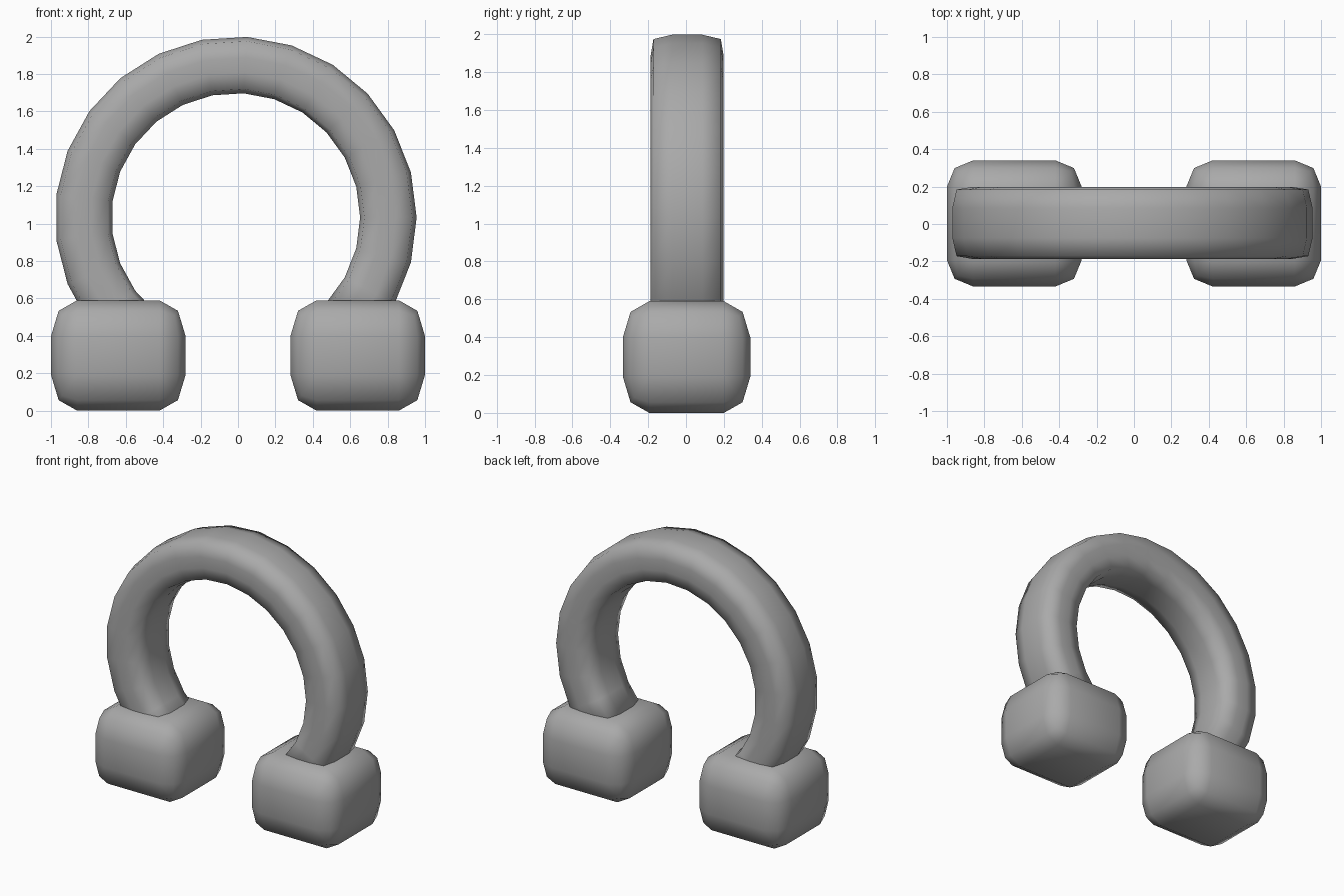
import bpy, bmesh
from math import cos, sin, tau

default = bpy.data.objects.get("Cube")
if default:
    bpy.data.objects.remove(default)

grey = bpy.data.materials.new("plain grey")
grey.use_nodes = True
GREY = (0.4, 0.4, 0.4, 1)
grey.diffuse_color = GREY
grey.node_tree.nodes["Principled BSDF"].inputs["Base Color"].default_value = GREY


def make_object(name, bm):
    bmesh.ops.recalc_face_normals(bm, faces=bm.faces)
    for face in bm.faces:
        face.smooth = True
    mesh = bpy.data.meshes.new(name)
    bm.to_mesh(mesh)
    bm.free()
    mesh.materials.append(grey)
    obj = bpy.data.objects.new(name, mesh)
    bpy.context.collection.objects.link(obj)
    return obj


# Open ring: a rounded section swept around a partial circle
SEGMENTS, RADIUS = 25, 0.816
quarter = [(0.151, 0.08), (0.128, 0.178), (0.04, 0.193)]
section = (quarter + [(-r, y) for r, y in reversed(quarter)]
           + [(-r, -y) for r, y in quarter] + [(r, -y) for r, y in reversed(quarter)])
bm = bmesh.new()
rings = []
for k in range(-3, 17):
    a = tau * k / SEGMENTS
    rings.append([bm.verts.new(((RADIUS + r) * cos(a) - 0.012, y + 0.006,
                                (RADIUS + r) * sin(a) + 1.033)) for r, y in section])
count = len(section)
for near, far in zip(rings, rings[1:]):
    for i in range(count):
        j = (i + 1) % count
        bm.faces.new((near[i], near[j], far[j], far[i]))
bm.faces.new(rings[0])
bm.faces.new(rings[-1])
make_object("ring_arch", bm)


# Rounded block at each end, bevelled before stretching upward
def end_block(name, side):
    bm = bmesh.new()
    bmesh.ops.create_cube(bm, size=2)
    bmesh.ops.scale(bm, vec=(0.36, 0.337, 0.215), verts=bm.verts)
    bmesh.ops.bevel(bm, geom=bm.edges[:], offset=0.14, segments=2,
                    profile=0.5, affect='EDGES')
    bmesh.ops.scale(bm, vec=(1, 1, 0.295 / 0.215), verts=bm.verts)
    obj = make_object(name, bm)
    obj.location = (side * 0.64, 0.003, 0.295)


end_block("left_end_block", 1)
end_block("right_end_block", -1)
